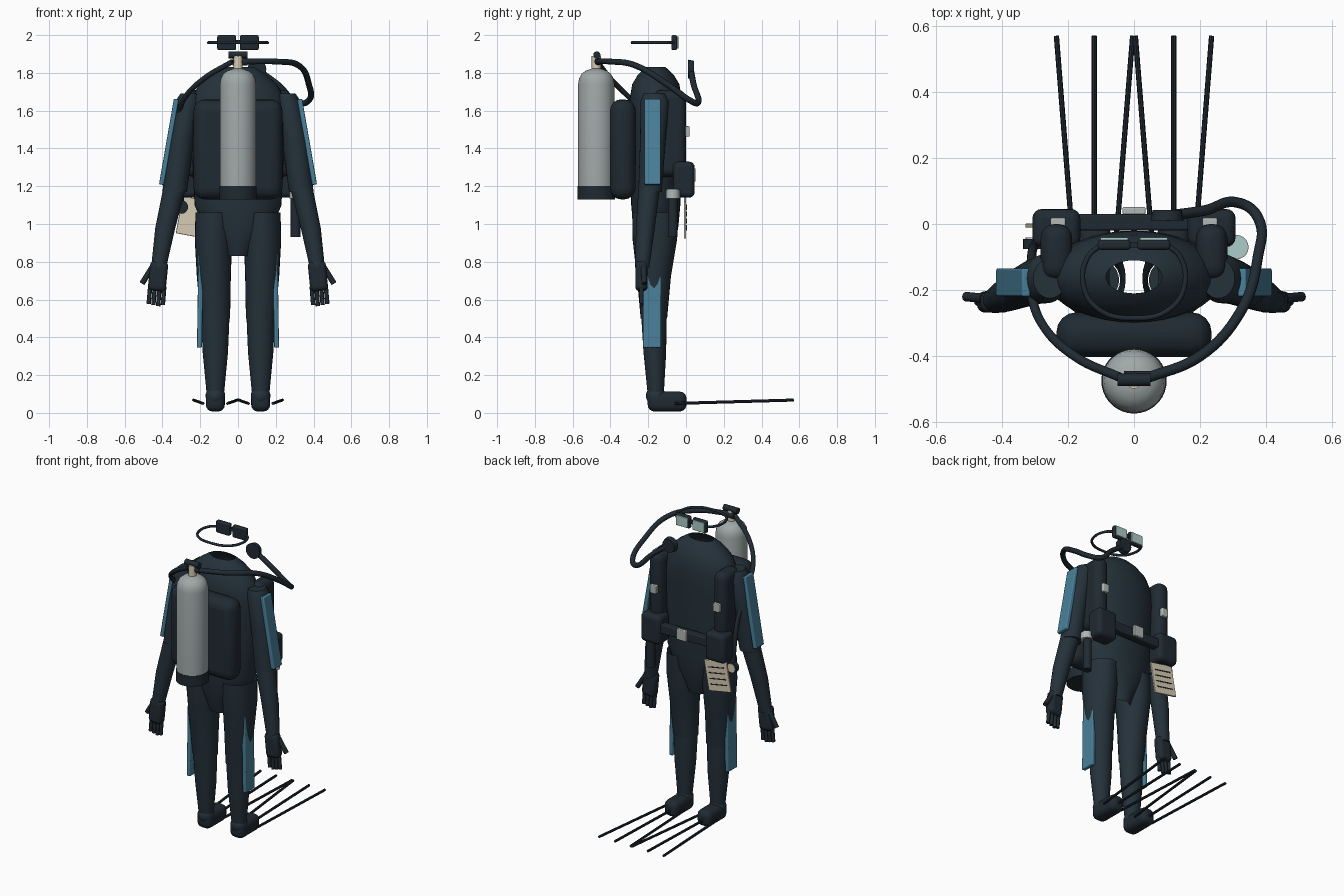
import bpy, bmesh, math
from mathutils import Vector

cube = bpy.data.objects.get("Cube")
if cube:
    bpy.data.objects.remove(cube, do_unlink=True)


def material(name, rgb):
    lin = [((c / 255 + 0.055) / 1.055) ** 2.4 for c in rgb] + [1]
    m = bpy.data.materials.new(name)
    m.use_nodes = True
    m.diffuse_color = lin
    m.node_tree.nodes["Principled BSDF"].inputs["Base Color"].default_value = lin
    return m


SUIT = material("navy suit", (36, 49, 58))
GEAR = material("dark gear", (32, 42, 50))
BLUE = material("blue panel", (73, 128, 154))
TANK = material("tank grey", (160, 169, 168))
SILVER = material("silver", (176, 184, 181))
BEIGE = material("beige", (214, 204, 180))
LENS = material("pale lens", (172, 204, 200))
INK = material("ink", (30, 36, 42))


def finish(ob, name, mat):
    ob.name = name
    ob.data.materials.clear()
    ob.data.materials.append(mat)
    bpy.ops.object.select_all(action="DESELECT")
    ob.select_set(True)
    bpy.context.view_layer.objects.active = ob
    bpy.ops.object.shade_smooth_by_angle(angle=math.radians(40))
    return ob


def loft(name, mat, rings, sides=28, caps=True):
    """Skin horizontal ellipses given as (x, y, z, rx, ry)."""
    bm = bmesh.new()
    loops = []
    for x, y, z, rx, ry in rings:
        angles = [math.tau * i / sides for i in range(sides)]
        loops.append([bm.verts.new((x + rx * math.cos(a), y + ry * math.sin(a), z)) for a in angles])
    for low, high in zip(loops, loops[1:]):
        for i in range(sides):
            j = (i + 1) % sides
            bm.faces.new((low[i], low[j], high[j], high[i]))
    if caps:
        bm.faces.new(loops[0][::-1])
        bm.faces.new(loops[-1])
    bmesh.ops.recalc_face_normals(bm, faces=bm.faces)
    mesh = bpy.data.meshes.new(name)
    bm.to_mesh(mesh)
    bm.free()
    ob = bpy.data.objects.new(name, mesh)
    bpy.context.collection.objects.link(ob)
    return finish(ob, name, mat)


def box(name, mat, loc, size, bevel=0.0, rot=(0, 0, 0)):
    bpy.ops.mesh.primitive_cube_add(size=1, location=loc, rotation=rot)
    ob = bpy.context.object
    ob.data.transform(ob.matrix_basis.to_3x3().to_4x4().inverted() @ ob.matrix_basis.to_3x3().to_4x4())
    for v in ob.data.vertices:
        v.co = Vector(a * b for a, b in zip(v.co, size))
    if bevel:
        mod = ob.modifiers.new("rounding", "BEVEL")
        mod.width, mod.segments = bevel, 4
    return finish(ob, name, mat)


def rod(name, mat, a, b, r, r2=None, sides=20):
    a, b = Vector(a), Vector(b)
    d = b - a
    bpy.ops.mesh.primitive_cone_add(vertices=sides, radius1=r, radius2=r if r2 is None else r2,
                                    depth=d.length, location=(a + b) / 2,
                                    rotation=d.to_track_quat("Z", "Y").to_euler())
    return finish(bpy.context.object, name, mat)


def hose(name, points, r, cyclic=False):
    curve = bpy.data.curves.new(name, "CURVE")
    curve.dimensions = "3D"
    curve.bevel_depth, curve.bevel_resolution, curve.resolution_u = r, 3, 8
    curve.use_fill_caps = True
    sp = curve.splines.new("BEZIER")
    sp.bezier_points.add(len(points) - 1)
    for p, co in zip(sp.bezier_points, points):
        p.co = co
        p.handle_left_type = p.handle_right_type = "AUTO"
    sp.use_cyclic_u = cyclic
    ob = bpy.data.objects.new(name, curve)
    bpy.context.collection.objects.link(ob)
    curve.materials.append(GEAR)


# Suit torso, open at the neck and the bottom
loft("torso", SUIT, [
    (0, -.16, .83, .075, .085), (0, -.16, .90, .10, .105), (0, -.16, .99, .185, .12),
    (0, -.16, 1.10, .23, .13), (0, -.16, 1.30, .24, .135), (0, -.16, 1.55, .265, .14),
    (0, -.16, 1.66, .25, .138), (0, -.16, 1.74, .205, .125), (0, -.16, 1.79, .15, .095),
    (0, -.16, 1.82, .105, .065), (0, -.16, 1.83, .085, .05)], 36, caps=False)

for s, side in ((1, "left"), (-1, "right")):
    # Legs
    loft(side + "_thigh", SUIT, [
        (s * .12, -.17, .50, .078, .07), (s * .128, -.17, .72, .09, .09),
        (s * .13, -.165, .92, .099, .118), (s * .125, -.165, 1.06, .10, .12)], caps=False)
    loft(side + "_shin", SUIT, [
        (s * .12, -.16, .09, .045, .042), (s * .12, -.165, .32, .067, .06),
        (s * .12, -.17, .51, .075, .067)])
    box(side + "_leg_panel", BLUE, (s * .2, -.18, .63), (.026, .095, .57), .006, (0, s * -.015, 0))
    # Boots and fin ribs
    bpy.ops.mesh.primitive_uv_sphere_add(segments=20, ring_count=12, radius=.052, location=(s * .12, -.16, .09))
    finish(bpy.context.object, side + "_ankle", SUIT)
    box(side + "_boot", GEAR, (s * .12, -.1, .06), (.1, .205, .105), .035)
    for start, end in ((.185, .235), (.12, .12), (.055, .004)):
        rod(side + "_fin_rib", GEAR, (s * start, -.06, .05), (s * end, .57, .068), .008, sides=8)
    # Arms
    loft(side + "_upper_arm", SUIT, [
        (s * .335, -.19, 1.17, .065, .062), (s * .3, -.175, 1.45, .068, .068),
        (s * .265, -.165, 1.65, .066, .075), (s * .255, -.165, 1.69, .05, .06)])
    loft(side + "_forearm", SUIT, [
        (s * .42, -.232, .77, .04, .038), (s * .385, -.215, .98, .053, .05),
        (s * .336, -.195, 1.19, .06, .057)])
    box(side + "_arm_panel", BLUE, (s * .366, -.177, 1.435), (.026, .085, .46), .006, (0, s * -.172, 0))
    # Gloves
    box(side + "_glove", GEAR, (s * .423, -.236, .725), (.095, .065, .16), .025, (0, s * -.1, 0))
    for i in range(4):
        x = .39 + i * .025
        rod(side + "_finger", GEAR, (s * x, -.236, .67), (s * (x + .008), -.236, .565 + .006 * abs(i - 1)), .0115, sides=10)
    rod(side + "_thumb", GEAR, (s * .455, -.225, .77), (s * .508, -.22, .685), .015, sides=10)
    # Vest lobes, pouches and strap clips
    box(side + "_vest_lobe", GEAR, (s * .235, -.085, 1.48), (.095, .17, .46), .042)
    box(side + "_pouch", GEAR, (s * .235, -.012, 1.235), (.145, .115, .19), .028)
    box(side + "_strap_clip", SILVER, (s * .23, .006, 1.49), (.045, .026, .055), .005)
    # Mask frames with their lenses
    box(side + "_mask_frame", GEAR, (s * .06, -.063, 1.96), (.1, .03, .08), .01)
    box(side + "_mask_lens", LENS, (s * .06, -.045, 1.96), (.084, .009, .064), .002)

# Mask bridge and strap
box("mask_bridge", GEAR, (0, -.063, 1.965), (.05, .016, .02))
hose("mask_strap", [(.1, -.063, 1.96), (.14, -.1, 1.96), (.152, -.19, 1.96), (.105, -.26, 1.96), (0, -.285, 1.96),
                    (-.105, -.26, 1.96), (-.152, -.19, 1.96), (-.14, -.1, 1.96), (-.1, -.063, 1.96)], .008)

# Waist belt and buckle
box("waist_belt", GEAR, (0, .005, 1.25), (.4, .05, .06), .008)
box("belt_buckle", SILVER, (0, .04, 1.26), (.07, .022, .07), .005)

# Back pack
box("back_pack", GEAR, (0, -.335, 1.395), (.47, .135, .53), .06)

# Air tank with boot, valve and knob
loft("air_tank", TANK, [(0, -.475, z, r, r) for z, r in (
    (1.15, .096), (1.74, .096), (1.77, .091), (1.795, .078), (1.812, .055), (1.822, .025))], 36)
loft("tank_boot", GEAR, [(0, -.475, 1.13, .099, .099), (0, -.475, 1.2, .099, .099)], 36)
rod("tank_valve", BEIGE, (0, -.475, 1.81), (0, -.475, 1.89), .024)
rod("valve_knob", GEAR, (-.05, -.472, 1.895), (.05, -.472, 1.895), .019)
rod("first_stage", GEAR, (-.03, -.465, 1.86), (.05, -.465, 1.86), .02)

# Breathing hose and mouthpiece
hose("breathing_hose", [(.03, -.47, 1.86), (.2, -.4, 1.86), (.32, -.27, 1.84), (.375, -.1, 1.74),
                        (.375, .02, 1.655), (.325, .062, 1.64), (.21, .04, 1.74), (.1, .025, 1.82)], .016)
rod("mouthpiece", GEAR, (.1, .01, 1.82), (.1, .042, 1.82), .05, .044)

# Pressure gauge on its hose
hose("gauge_hose", [(-.03, -.47, 1.86), (-.18, -.4, 1.77), (-.28, -.3, 1.67), (-.312, -.2, 1.58),
                    (-.31, -.1, 1.4), (-.3, -.06, 1.12)], .014)
rod("gauge_case", GEAR, (-.3, -.075, 1.09), (-.3, -.045, 1.09), .036)
rod("gauge_face", BEIGE, (-.3, -.046, 1.09), (-.3, -.041, 1.09), .028)

# Torch
rod("torch_body", GEAR, (.305, -.07, .93), (.305, -.07, 1.14), .026)
rod("torch_head", SILVER, (.31, -.07, 1.135), (.31, -.07, 1.18), .037)
rod("torch_lens", LENS, (.31, -.07, 1.178), (.31, -.07, 1.184), .033)

# Writing slate with ruled lines
TILT = .18
slate = Vector((-.23, -.005, 1.035))
box("slate", BEIGE, slate, (.165, .012, .2), .003, (0, TILT, 0))
for i in range(4):
    h = .055 - i * .037
    box("slate_line", INK, slate + Vector((h * math.sin(TILT), .007, h * math.cos(TILT))),
        (.12, .004, .006), 0, (0, TILT, 0))
